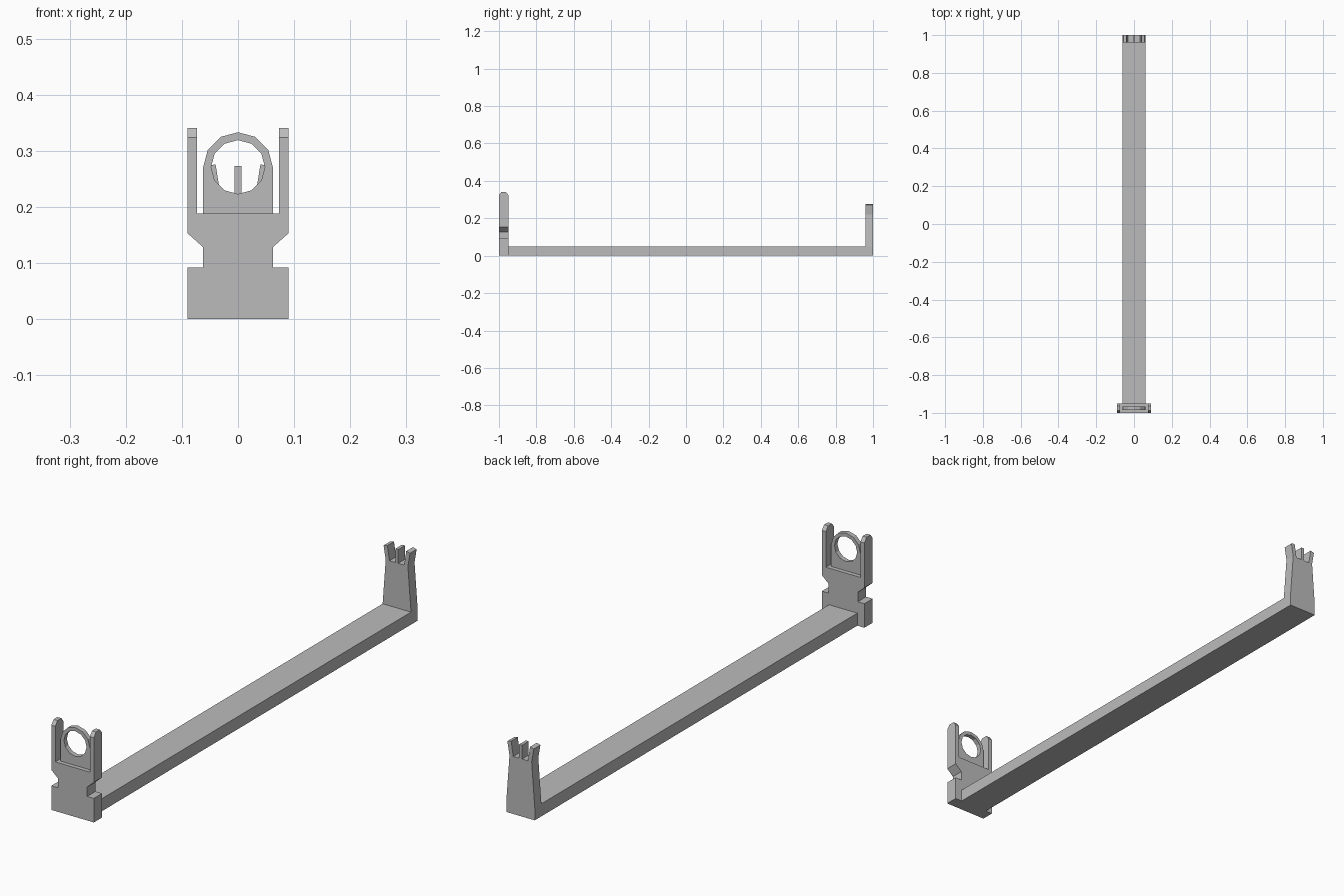
import bpy
import bmesh
from math import sin, cos, radians

cube = bpy.data.objects.get("Cube")
if cube:
    bpy.data.objects.remove(cube)

grey = bpy.data.materials.new("plain grey")
grey.use_nodes = True
colour = (0.5, 0.5, 0.5, 1)
grey.diffuse_color = colour
grey.node_tree.nodes["Principled BSDF"].inputs["Base Color"].default_value = colour


def prism(name, points, axis, start, end):
    """Extrude a half profile along an axis and mirror it across x = 0."""
    def place(a, b, t):
        return (a, t, b) if axis == "y" else (t, a, b)

    bm = bmesh.new()
    face = bm.faces.new([bm.verts.new(place(a, b, start)) for a, b in points])
    new = bmesh.ops.extrude_face_region(bm, geom=[face], use_keep_orig=True)["geom"]
    moved = [v for v in new if isinstance(v, bmesh.types.BMVert)]
    step = (0, end - start, 0) if axis == "y" else (end - start, 0, 0)
    bmesh.ops.translate(bm, verts=moved, vec=step)
    bmesh.ops.recalc_face_normals(bm, faces=bm.faces)
    # open the seam so that the mirrored halves join
    seam = [f for f in bm.faces if all(abs(v.co.x) < 1e-5 for v in f.verts)]
    bmesh.ops.delete(bm, geom=seam, context="FACES_ONLY")
    mesh = bpy.data.meshes.new(name)
    bm.to_mesh(mesh)
    bm.free()
    mesh.materials.append(grey)
    obj = bpy.data.objects.new(name, mesh)
    bpy.context.collection.objects.link(obj)
    obj.modifiers.new("Mirror", "MIRROR").use_axis = (True, False, False)
    return obj


def arc(radius, first, last, step):
    return [(radius * cos(radians(d)), 0.271 + radius * sin(radians(d)))
            for d in range(first, last, step)]


# long base bar
prism("base_bar", [(0, 0), (0.06, 0), (0.06, 0.048), (0, 0.048)], "y", -0.95, 1)

# front plate with a notched neck
prism("front_plate", [(0, 0), (0.09, 0), (0.09, 0.092), (0.062, 0.092),
                      (0.062, 0.128), (0.09, 0.153), (0.09, 0.188), (0, 0.188)],
      "y", -1, -0.95)

# upright ears with chamfered tops
prism("ears", [(-1, 0.188), (-0.95, 0.188), (-0.95, 0.324), (-0.963, 0.341),
               (-0.987, 0.341), (-1, 0.324)], "x", 0.073, 0.09)

# thin panel with a round opening
outer = arc(0.062, 0, 91, 30)
inner = arc(0.048, 90, -91, -30)
prism("ring_panel", [(0, 0.188), (0.062, 0.188)] + outer + inner, "y", -0.984, -0.966)

# tapered rear tower with a centre post and two splayed prongs
prism("rear_tower", [(0, 0.048), (0.06, 0.048), (0.047, 0.22), (0, 0.22)], "y", 0.96, 1)
prism("centre_post", [(0, 0.22), (0.006, 0.22), (0.006, 0.273), (0, 0.273)], "y", 0.96, 1)
prism("side_prongs", [(0.031, 0.22), (0.047, 0.22), (0.056, 0.272), (0.04, 0.276)],
      "y", 0.96, 1)
